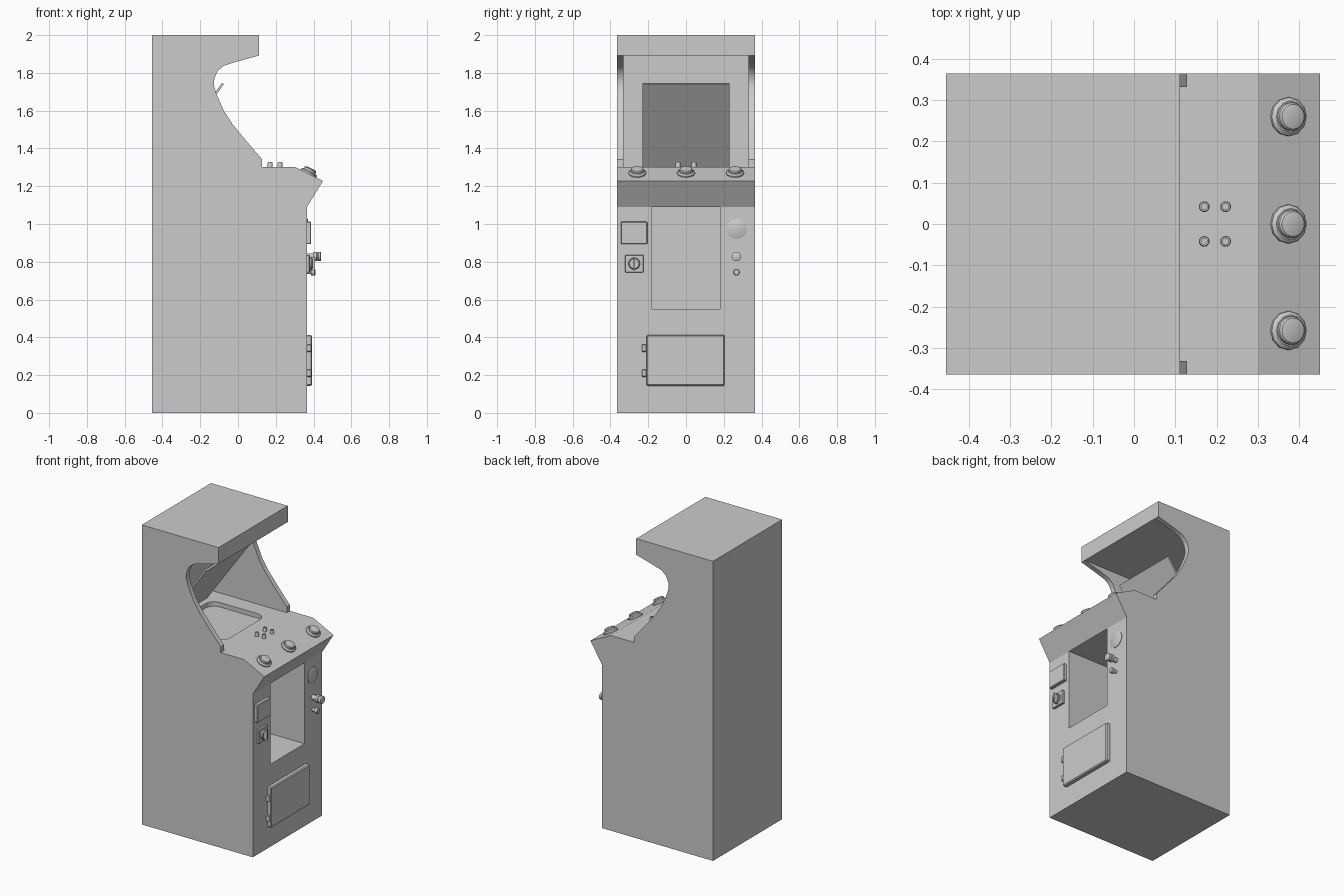
import bpy, bmesh, math
from mathutils import Vector

if "Cube" in bpy.data.objects:
    bpy.data.objects.remove(bpy.data.objects["Cube"])


def finish(name, bm, smooth=False):
    bmesh.ops.recalc_face_normals(bm, faces=bm.faces)
    me = bpy.data.meshes.new(name)
    bm.to_mesh(me)
    bm.free()
    ob = bpy.data.objects.new(name, me)
    bpy.context.collection.objects.link(ob)
    if smooth:
        bpy.context.view_layer.objects.active = ob
        ob.select_set(True)
        bpy.ops.object.shade_smooth_by_angle(angle=math.radians(35))
        ob.select_set(False)
    return ob


def slab(name, pts, y0, y1, smooth=False):
    """Extrude an x-z outline from y0 to y1."""
    bm = bmesh.new()
    f = bm.faces.new([bm.verts.new((x, y0, z)) for x, z in pts])
    g = bmesh.ops.extrude_face_region(bm, geom=[f])["geom"]
    bmesh.ops.translate(bm, vec=(0, y1 - y0, 0),
                        verts=[v for v in g if isinstance(v, bmesh.types.BMVert)])
    return finish(name, bm, smooth)


def box(name, lo, hi, bevel=0):
    bm = bmesh.new()
    bmesh.ops.create_cube(bm, size=1)
    for v in bm.verts:
        v.co = [(a + b) / 2 + c * (b - a) for a, b, c in zip(lo, hi, v.co)]
    if bevel:
        bmesh.ops.bevel(bm, geom=bm.edges[:], offset=bevel, segments=1, affect='EDGES')
    return finish(name, bm)


def lathe(name, prof, loc, axis, n=24):
    """Revolve (radius, height) points about an axis starting at loc."""
    bm = bmesh.new()
    rings = [[bm.verts.new((r * math.cos(2 * math.pi * i / n),
                            r * math.sin(2 * math.pi * i / n), h)) for i in range(n)]
             for r, h in prof]
    for a, b in zip(rings, rings[1:]):
        for i in range(n):
            j = (i + 1) % n
            bm.faces.new((a[i], a[j], b[j], b[i]))
    bm.faces.new(rings[0])
    bm.faces.new(rings[-1])
    q = Vector(axis).to_track_quat('Z', 'Y')
    for v in bm.verts:
        v.co = q @ v.co + Vector(loc)
    return finish(name, bm, True)


def cut(ob, cutter):
    m = ob.modifiers.new("cut", 'BOOLEAN')
    m.object = cutter
    m.operation = 'DIFFERENCE'
    m.solver = 'EXACT'
    bpy.context.view_layer.objects.active = ob
    bpy.ops.object.modifier_apply(modifier=m.name)
    bpy.data.objects.remove(cutter)


W, T = 0.365, 0.033          # half width, side panel thickness
FX, DECK = 0.365, 1.303      # front face x, control deck height
OUT = (1, 0, 0)

# Lower cabinet with front window and sunken screen well
body = slab("lower_cabinet", [(-0.455, 0), (FX, 0), (FX, 1.09), (0.45, 1.228),
                              (0.30, DECK), (-0.455, DECK)], -W, W)
cut(body, box("window_cutter", (-0.05, -0.18, 0.55), (0.5, 0.18, 1.09)))
well = [(-0.36, -0.22), (0.05, -0.22), (0.05, 0.22), (-0.36, 0.22)]
bm = bmesh.new()
bmesh.ops.create_cube(bm, size=1)
for v in bm.verts:
    v.co = (-0.15 + v.co.x * 0.4, v.co.y * 0.44, DECK + v.co.z * 0.06)
bmesh.ops.bevel(bm, geom=[e for e in bm.edges if abs(e.verts[0].co.z - e.verts[1].co.z) > 0.01],
                offset=0.06, segments=5, profile=0.5, affect='EDGES')
cut(body, finish("well_cutter", bm))

# Upper side panels with the swept opening
side = [(-0.455, DECK), (0.128, DECK), (0.128, 1.342), (0.04, 1.445), (-0.03, 1.53),
        (-0.075, 1.60), (-0.115, 1.69), (-0.128, 1.735), (-0.125, 1.77), (-0.108, 1.81),
        (-0.075, 1.838), (-0.015, 1.857), (0.112, 1.892), (0.112, 2.0), (-0.455, 2.0)]
for nm, s in (("left", -1), ("right", 1)):
    slab(nm + "_side_panel", side, s * W, s * (W - T), True)

# Hood, back panel, inner mirror
box("hood", (-0.455, -W + T, 1.892), (0.112, W - T, 2.0))
box("upper_back_panel", (-0.455, -W + T, DECK), (-0.425, W - T, 1.892))
slab("mirror", [(-0.40, DECK), (-0.388, DECK), (-0.075, 1.74), (-0.085, 1.747)], -0.23, 0.23)

# Deck hardware: three large buttons, four small ones
slope = Vector((1, 0, 2)).normalized()
for y in (-0.258, 0, 0.26):
    at = (0.372, y, 1.266)
    lathe("button_collar", [(0.047, -0.004), (0.047, 0.008), (0.038, 0.015)], at, slope, 12)
    lathe("button_cap", [(0.034, 0.01), (0.034, 0.025), (0.03, 0.03), (0.018, 0.033)],
          at, slope, 24)
for x in (0.17, 0.222):
    for y in (-0.042, 0.042):
        lathe("small_button", [(0.013, -0.002), (0.013, 0.02), (0.011, 0.024), (0.007, 0.024),
                               (0.007, 0.02)], (x, y, DECK), (0, 0, 1), 16)

# Front plates
box("coin_plate", (FX - 0.01, -0.345, 0.893), (0.387, -0.205, 1.012), 0.004)
box("lock_plate", (FX - 0.01, -0.322, 0.743), (0.38, -0.225, 0.837), 0.003)
lathe("lock_ring", [(0.031, 0), (0.031, 0.012), (0.027, 0.016), (0.024, 0.016), (0.024, 0.004)],
      (0.378, -0.274, 0.79), OUT)
box("lock_key", (0.375, -0.279, 0.755), (0.408, -0.269, 0.825))

# Front knobs
lathe("round_plate", [(0.053, -0.01), (0.053, 0.003), (0.05, 0.005)], (FX, 0.267, 0.975), OUT, 32)
lathe("plunger", [(0.016, -0.01), (0.016, 0.035), (0.025, 0.035), (0.025, 0.05), (0.022, 0.053),
                  (0.022, 0.057), (0.025, 0.06), (0.025, 0.073), (0.022, 0.075)],
      (FX, 0.267, 0.828), OUT)
lathe("small_knob", [(0.01, -0.01), (0.01, 0.02), (0.018, 0.022), (0.018, 0.04), (0.014, 0.044)],
      (FX, 0.267, 0.745), OUT)

# Service door and hinges
box("service_door", (FX - 0.01, -0.21, 0.143), (0.392, 0.205, 0.412), 0.006)
for z in (0.19, 0.323):
    lathe("door_hinge", [(0.008, 0), (0.012, 0.004), (0.012, 0.036), (0.008, 0.04)],
          (0.377, -0.222, z), (0, 0, 1), 12)
